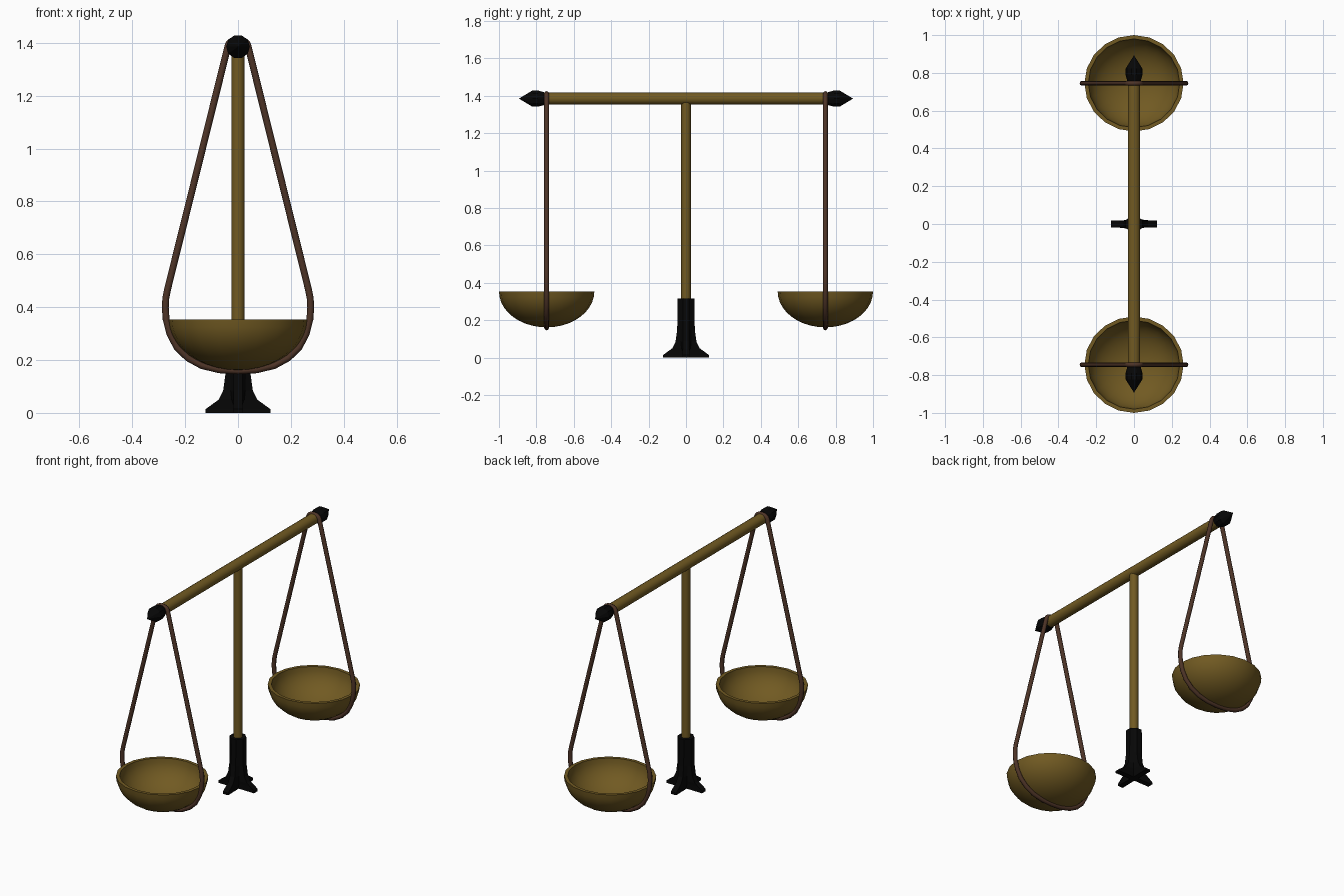
import bpy, bmesh
from math import sin, cos, pi, radians
from mathutils import Matrix

if "Cube" in bpy.data.objects:
    bpy.data.objects.remove(bpy.data.objects["Cube"])


def material(name, rgb):
    m = bpy.data.materials.new(name)
    m.diffuse_color = (*rgb, 1)
    m.use_nodes = True
    m.node_tree.nodes["Principled BSDF"].inputs["Base Color"].default_value = m.diffuse_color
    return m


BRASS = material("aged_brass", (0.165, 0.102, 0.016))
IRON = material("black_iron", (0.002, 0.002, 0.002))
LEATHER = material("brown_strap", (0.075, 0.034, 0.02))


def finish(ob, mat, angle=None):
    ob.data.materials.clear()
    ob.data.materials.append(mat)
    if angle:
        bpy.ops.object.select_all(action='DESELECT')
        ob.select_set(True)
        bpy.context.view_layer.objects.active = ob
        bpy.ops.object.shade_smooth_by_angle(angle=radians(angle))
    return ob


def loft(name, rings, mat, angle=None, matrix=Matrix()):
    """Skin a stack of equal-length point rings and close both ends."""
    bm = bmesh.new()
    rows = [[bm.verts.new(p) for p in ring] for ring in rings]
    n = len(rows[0])
    for a, b in zip(rows, rows[1:]):
        for i in range(n):
            j = (i + 1) % n
            bm.faces.new((a[i], a[j], b[j], b[i]))
    bm.faces.new(rows[0][::-1])
    bm.faces.new(rows[-1])
    bmesh.ops.remove_doubles(bm, verts=bm.verts, dist=1e-5)
    bmesh.ops.recalc_face_normals(bm, faces=bm.faces)
    bm.transform(matrix)
    me = bpy.data.meshes.new(name)
    bm.to_mesh(me)
    bm.free()
    ob = bpy.data.objects.new(name, me)
    bpy.context.collection.objects.link(ob)
    return finish(ob, mat, angle)


def lathe(name, profile, sides, mat, angle=None, matrix=Matrix()):
    rings = [[(r * cos(2 * pi * i / sides), r * sin(2 * pi * i / sides), z)
              for i in range(sides)] for r, z in profile]
    return loft(name, rings, mat, angle, matrix)


BEAM_Z, ARM = 1.385, 0.745
WIDEN = Matrix.Diagonal((1.03, 1, 1, 1))  # parts are slightly wider across x

# Post and beam
lathe("post", [(0.0255, 0.28), (0.0255, BEAM_Z)], 16, BRASS, 40)
beam_axis = Matrix.Translation((0, 0, BEAM_Z)) @ Matrix.Rotation(-pi / 2, 4, 'X')
lathe("beam", [(0.032, -0.765), (0.032, 0.765)], 16, BRASS, 40, WIDEN @ beam_axis)


# Four-footed base with a cross-shaped section
def cross(z, r, w, c):
    quarter = [(r, -w), (r, w), (c, c)]
    pts = []
    for k in range(4):
        co, si = cos(k * pi / 2), sin(k * pi / 2)
        pts += [(x * co - y * si, x * si + y * co, z) for x, y in quarter]
    return pts


loft("base", [cross(*s) for s in (
    (0, 0.123, 0.018, 0.016), (0.014, 0.123, 0.018, 0.016),
    (0.032, 0.098, 0.018, 0.018), (0.05, 0.073, 0.017, 0.024),
    (0.085, 0.056, 0.017, 0.028), (0.15, 0.047, 0.017, 0.030),
    (0.315, 0.045, 0.017, 0.031))], IRON)

# Bowl profile: rounded outside, concentric hollow inside
arc = [t * pi / 20 for t in range(11)]
bowl = [(0.255 * sin(a), 0.354 - 0.192 * cos(a)) for a in arc]
bowl += [(0.235 * sin(a), 0.354 - 0.172 * cos(a)) for a in reversed(arc)]

# Half of the strap outline below the beam (x, z)
side = [(0.267, 0.465), (0.273, 0.435), (0.275, 0.40), (0.272, 0.355), (0.258, 0.300),
        (0.231, 0.248), (0.190, 0.208), (0.137, 0.179), (0.07, 0.163)]
wrap = [(0.038 * cos(radians(a)), BEAM_Z + 0.027 * sin(radians(a)))
        for a in range(170, 9, -20)]
outline = wrap + side + [(0, 0.159)] + [(-x, z) for x, z in reversed(side)]


def strap(name, y):
    cu = bpy.data.curves.new(name, 'CURVE')
    cu.dimensions = '3D'
    cu.bevel_depth = 0.013
    cu.bevel_resolution = 2
    sp = cu.splines.new('POLY')
    sp.points.add(len(outline) - 1)
    for p, (x, z) in zip(sp.points, outline):
        p.co = (x, y, z, 1)
    sp.use_cyclic_u = True
    ob = bpy.data.objects.new(name, cu)
    bpy.context.collection.objects.link(ob)
    bpy.ops.object.select_all(action='DESELECT')
    ob.select_set(True)
    bpy.context.view_layer.objects.active = ob
    bpy.ops.object.convert(target='MESH')
    finish(bpy.context.view_layer.objects.active, LEATHER, 50)


# Finial, bowl and strap at each end of the beam
finial = [(0.036, 0.758), (0.045, 0.79), (0.045, 0.822), (0.0, 0.893)]
for label, s in (("front", -1), ("back", 1)):
    axis = Matrix.Translation((0, 0, BEAM_Z)) @ Matrix.Rotation(-s * pi / 2, 4, 'X')
    lathe(label + "_finial", finial, 10, IRON, None, axis)
    lathe(label + "_bowl", bowl, 20, BRASS, 40,
          WIDEN @ Matrix.Translation((0, s * ARM, 0)))
    strap(label + "_strap", s * ARM)
